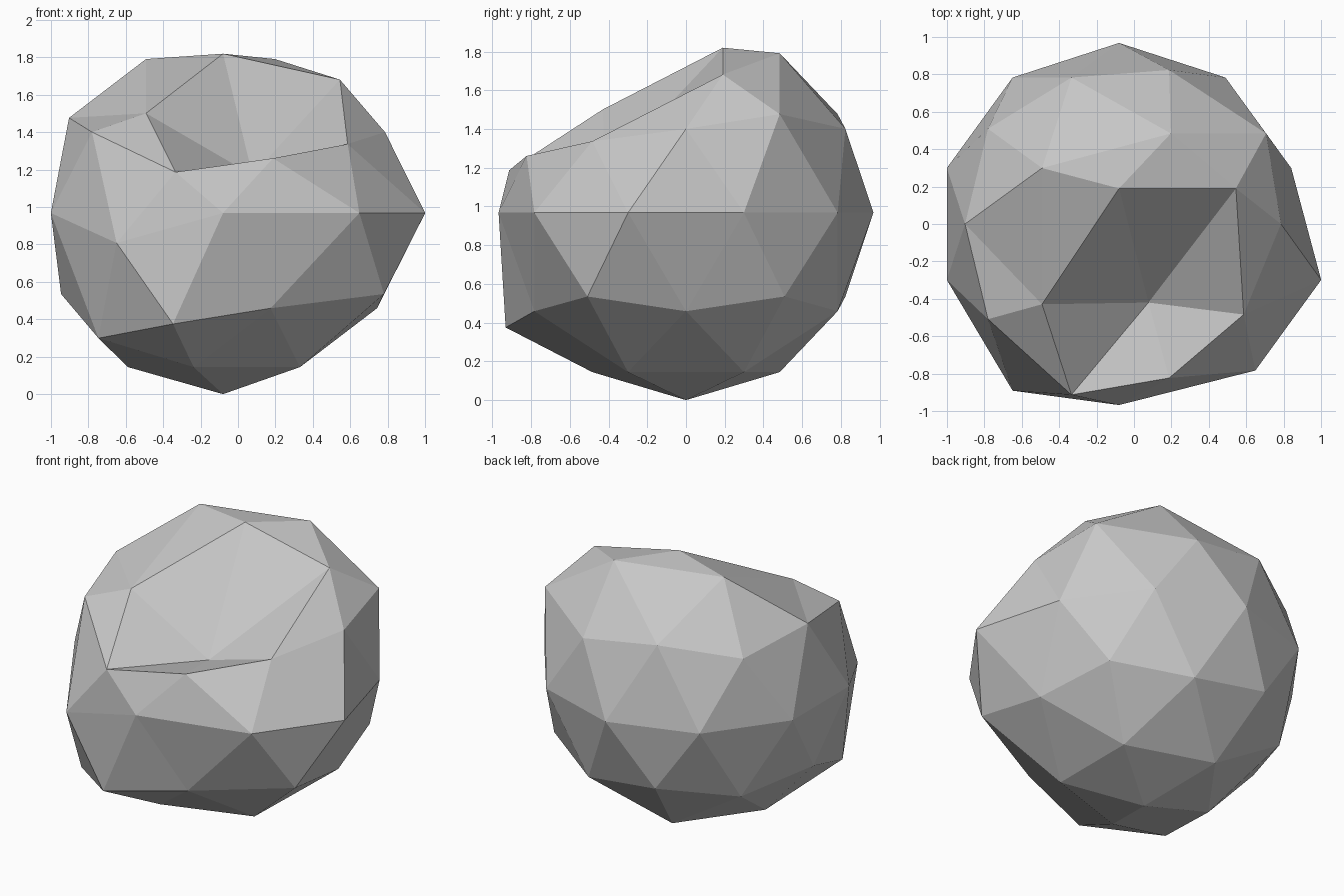
import bpy
import bmesh
from math import cos, sin, radians, sqrt
from mathutils import Vector

RADIUS = 0.968

default_cube = bpy.data.objects.get("Cube")
if default_cube:
    bpy.data.objects.remove(default_cube, do_unlink=True)

# Stone colour
stone = bpy.data.materials.new("stone_grey")
stone.use_nodes = True
grey = (0.57, 0.57, 0.57, 1)
stone.diffuse_color = grey
shader = next(n for n in stone.node_tree.nodes if n.type == "BSDF_PRINCIPLED")
shader.inputs["Base Color"].default_value = grey
shader.inputs["Roughness"].default_value = 0.9

# Faceted ball that the boulder is shaped from
bm = bmesh.new()
bmesh.ops.create_icosphere(bm, subdivisions=2, radius=RADIUS)
resting = [(vert, vert.co.normalized()) for vert in bm.verts]

# Relative height of each ring of corners
rings = {
    "pole": 1.0,
    "crown": 0.85,
    "shoulder": 0.526,
    "upper": 0.447,
    "equator": 0.0,
    "lower": -0.447,
    "haunch": -0.526,
}


def push(offset, *corners):
    """Shift the named corners, each given as a ring and an angle."""
    for ring, angle in corners:
        height = rings[ring]
        reach = sqrt(1 - height * height)
        a = radians(angle)
        aim = Vector((reach * cos(a), reach * sin(a), height))
        vert = min(resting, key=lambda pair: (pair[1] - aim).length)[0]
        vert.co += Vector(offset)


# Flattened top
push((0, 0.19, -0.116), ("pole", 0))
push((0.116, 0.19, -0.11), ("crown", 0))
push((0.12, 0, 0), ("crown", 72), ("shoulder", 36))

# Hollow on the front and its rim
push((0, 0.064, -0.62), ("crown", 288))
push((0, -0.13, -0.29), ("crown", 216), ("shoulder", 252))
push((0, 0, -0.14), ("upper", 288), ("shoulder", 324))

# Bulges on the two front corners
push((0.16, 0, 0), ("equator", 306), ("equator", 342), ("lower", 324))
push((0, -0.108, -0.16), ("equator", 234), ("lower", 252), ("haunch", 216))

# Rest the boulder on the ground and centre it
bmesh.ops.translate(bm, verts=bm.verts, vec=(-0.08, 0, RADIUS))
bmesh.ops.recalc_face_normals(bm, faces=bm.faces)

mesh = bpy.data.meshes.new("boulder")
bm.to_mesh(mesh)
bm.free()
mesh.materials.append(stone)
boulder = bpy.data.objects.new("boulder", mesh)
bpy.context.collection.objects.link(boulder)
